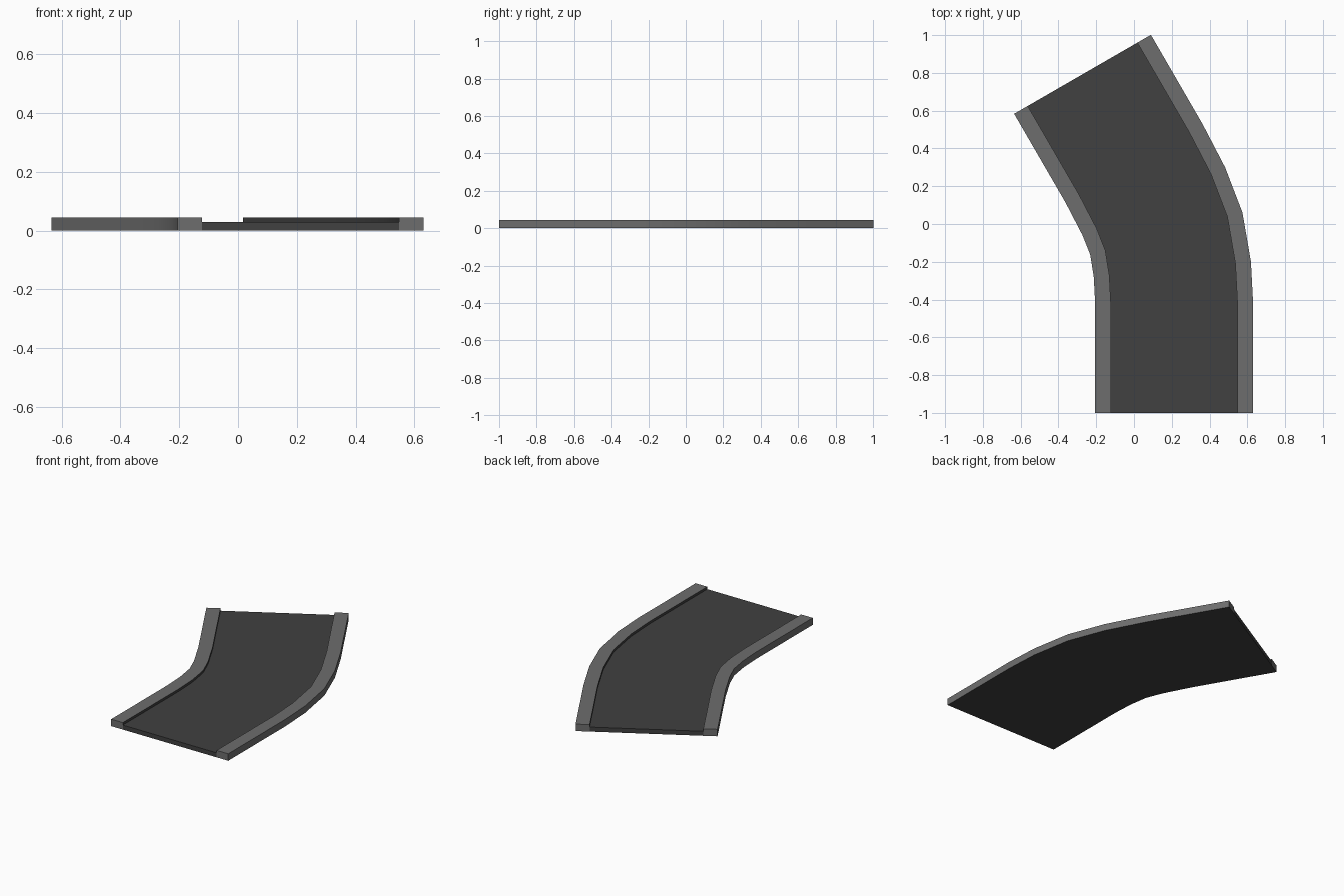
import bpy
from math import radians, sin, cos

if "Cube" in bpy.data.objects:
    bpy.data.objects.remove(bpy.data.objects["Cube"])

HALF, INNER = 0.418, 0.335      # half width overall / of the roadway
KERB_Z, ROAD_Z = 0.045, 0.029

# Stations along the centre line: x, y, heading in degrees
PATH = [(0.2125, -1.0, 0), (0.2125, -0.42, 0), (0.203, -0.24, 5.5),
        (0.171, -0.05, 15.5), (0.105, 0.12, 25.5), (0.0, 0.322, 30),
        (-0.2725, 0.7925, 30)]


def material(name, c):
    m = bpy.data.materials.new(name)
    m.diffuse_color = (c, c, c, 1)
    m.use_nodes = True
    m.node_tree.nodes["Principled BSDF"].inputs["Base Color"].default_value = m.diffuse_color
    return m


asphalt = material("asphalt", 0.052)
concrete = material("concrete", 0.155)


def sweep(name, profile, mats, dark_sides=()):
    """Sweep a closed (offset, z) profile along the path and cap both ends."""
    n = len(profile)
    verts = []
    for x, y, a in PATH:
        a = radians(a)
        verts += [(x + o * cos(a), y + o * sin(a), z) for o, z in profile]
    faces, slots = [], []
    for s in range(len(PATH) - 1):
        for i in range(n):
            j = (i + 1) % n
            faces.append((s * n + i, s * n + j, (s + 1) * n + j, (s + 1) * n + i))
            slots.append(1 if i in dark_sides else 0)
    last = (len(PATH) - 1) * n
    faces += [tuple(reversed(range(n))), tuple(range(last, last + n))]
    slots += [0, 0]
    me = bpy.data.meshes.new(name)
    me.from_pydata(verts, [], faces)
    for m in mats:
        me.materials.append(m)
    for p, k in zip(me.polygons, slots):
        p.material_index = k
    ob = bpy.data.objects.new(name, me)
    bpy.context.collection.objects.link(ob)
    # Consistent outward normals, smooth bend with sharp kerb edges
    bpy.ops.object.select_all(action='DESELECT')
    ob.select_set(True)
    bpy.context.view_layer.objects.active = ob
    bpy.ops.object.mode_set(mode='EDIT')
    bpy.ops.mesh.select_all(action='SELECT')
    bpy.ops.mesh.normals_make_consistent(inside=False)
    bpy.ops.object.mode_set(mode='OBJECT')
    bpy.ops.object.shade_smooth_by_angle(angle=radians(30))
    return ob


# Roadway slab
sweep("road_surface", [(-INNER, 0), (INNER, 0), (INNER, ROAD_Z), (-INNER, ROAD_Z)],
      [asphalt])

# Raised kerbs: underside (0) and road-facing side (3) are asphalt coloured
for side, name in ((-1, "kerb_left"), (1, "kerb_right")):
    sweep(name, [(side * INNER, 0), (side * HALF, 0),
                 (side * HALF, KERB_Z), (side * INNER, KERB_Z)],
          [concrete, asphalt], dark_sides=(0, 3))
